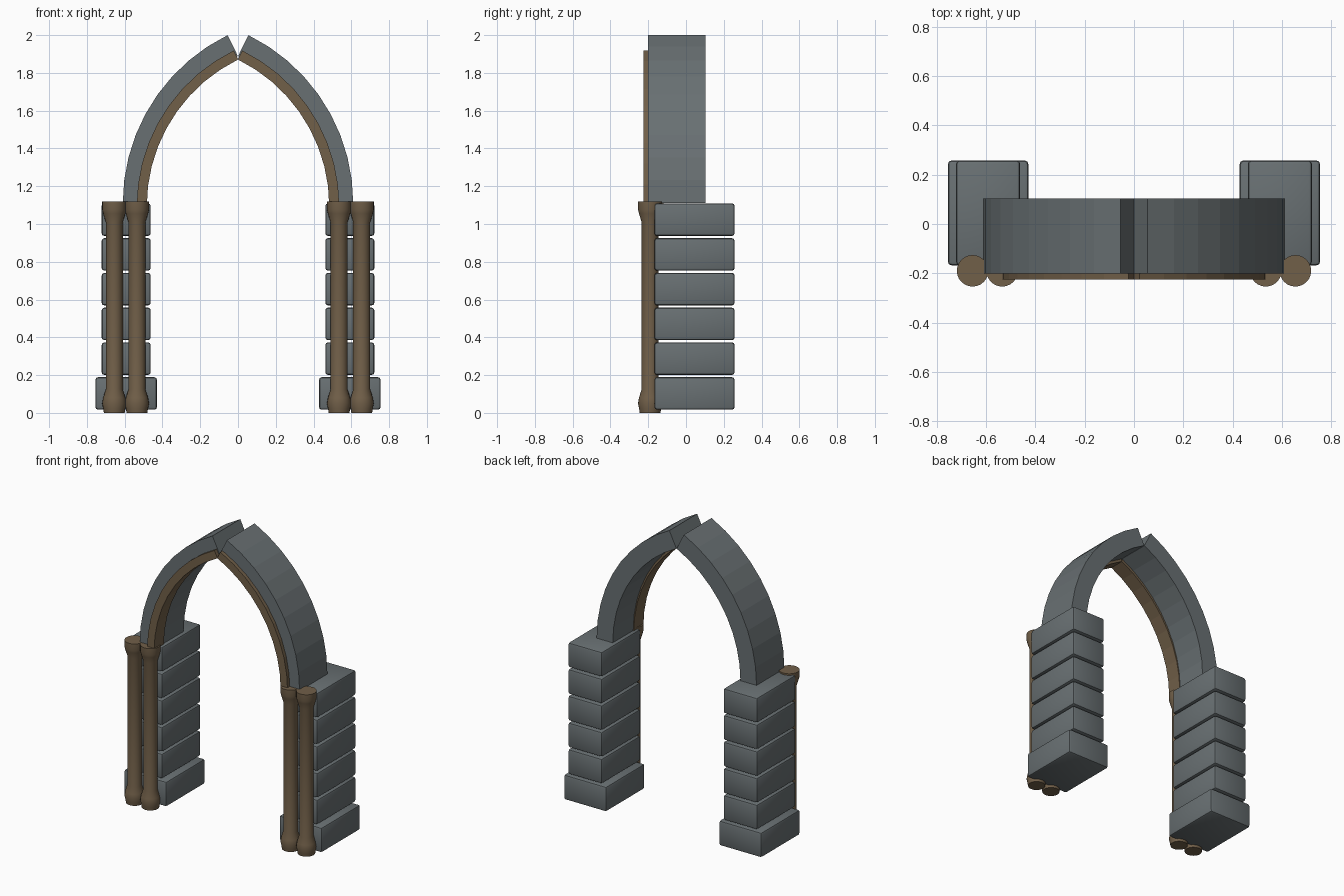
import bpy, bmesh, math
from mathutils import Matrix

cube = bpy.data.objects.get("Cube")
if cube:
    bpy.data.objects.remove(cube, do_unlink=True)


def material(name, rgb):
    m = bpy.data.materials.new(name)
    m.use_nodes = True
    m.diffuse_color = (*rgb, 1)
    bsdf = m.node_tree.nodes["Principled BSDF"]
    bsdf.inputs["Base Color"].default_value = (*rgb, 1)
    bsdf.inputs["Roughness"].default_value = 0.8
    return m


STONE = material("grey stone", (0.14, 0.162, 0.17))
TRIM = material("brown trim", (0.165, 0.115, 0.066))


def finish(bm, name, mat, smooth=False):
    bmesh.ops.recalc_face_normals(bm, faces=bm.faces)
    mesh = bpy.data.meshes.new(name)
    bm.to_mesh(mesh)
    bm.free()
    mesh.materials.append(mat)
    obj = bpy.data.objects.new(name, mesh)
    bpy.context.collection.objects.link(obj)
    if smooth:
        bpy.ops.object.select_all(action="DESELECT")
        obj.select_set(True)
        bpy.context.view_layer.objects.active = obj
        bpy.ops.object.shade_smooth_by_angle(angle=math.radians(40))
    return obj


def block(name, x, z, width, height):
    """Stone block with rounded edges."""
    bm = bmesh.new()
    bmesh.ops.create_cube(bm, size=1, matrix=Matrix.Translation((x, 0.045, z))
                          @ Matrix.Diagonal((width, 0.425, height, 1)))
    bmesh.ops.bevel(bm, geom=bm.edges[:], offset=0.014, segments=2,
                    profile=0.5, affect="EDGES")
    finish(bm, name, STONE, True)


def column(name, x, y=-0.19, sides=24):
    """Slim turned column with flared base and capital."""
    profile = [(0.055, 0), (0.058, 0.02), (0.064, 0.05), (0.059, 0.08),
               (0.045, 0.125), (0.045, 1.01), (0.059, 1.055),
               (0.064, 1.075), (0.064, 1.12)]
    bm = bmesh.new()
    rings = [[bm.verts.new((x + r * math.cos(math.tau * i / sides),
                            y + r * math.sin(math.tau * i / sides), z))
              for i in range(sides)] for r, z in profile]
    for a, b in zip(rings, rings[1:]):
        for i in range(sides):
            j = (i + 1) % sides
            bm.faces.new((a[i], a[j], b[j], b[i]))
    bm.faces.new(rings[0])
    bm.faces.new(rings[-1])
    finish(bm, name, TRIM, True)


def arch_half(name, side, r_in, r_out, y0, y1, base, mat, steps=9):
    """Half of a pointed arch, swept in straight segments."""
    centre, sweep = -0.381, math.radians(63.9)
    bm = bmesh.new()
    rings = []
    for i in range(steps + 1):
        a = sweep * i / steps
        rings.append([bm.verts.new((side * (centre + r * math.cos(a)), y,
                                    base + r * math.sin(a)))
                      for r, y in ((r_in, y0), (r_out, y0), (r_out, y1), (r_in, y1))])
    for a, b in zip(rings, rings[1:]):
        for i in range(4):
            j = (i + 1) % 4
            bm.faces.new((a[i], a[j], b[j], b[i]))
    bm.faces.new(rings[0])
    bm.faces.new(rings[-1])
    finish(bm, name, mat)


for label, s in (("left", 1), ("right", -1)):
    # Pier: wide foot and five stacked blocks
    block(label + "_pier_foot", s * 0.592, 0.103, 0.326, 0.172)
    for n in range(1, 6):
        block(f"{label}_pier_block_{n}", s * 0.592, 0.103 + n * 0.184, 0.26, 0.172)
    # Twin columns in front of the pier
    column(label + "_outer_column", s * 0.655)
    column(label + "_inner_column", s * 0.535)
    # Arch stones and the moulding along their inner front edge
    arch_half(label + "_arch_stones", s, 0.868, 0.991, -0.2, 0.103, 1.11, STONE)
    arch_half(label + "_arch_moulding", s, 0.864, 0.917, -0.225, -0.12, 1.095, TRIM)
